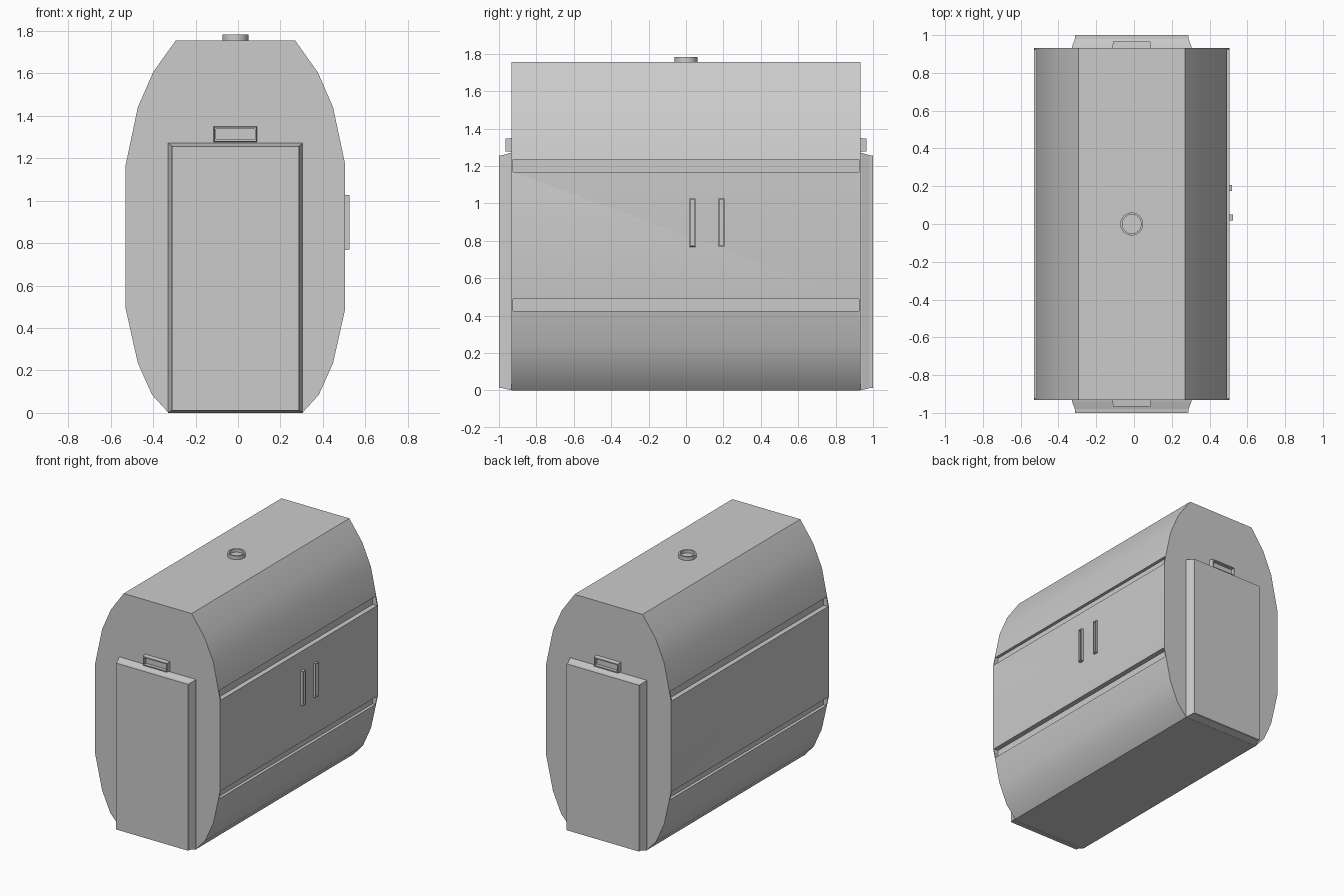
import bpy, bmesh, math
from mathutils import Matrix

if "Cube" in bpy.data.objects:
    bpy.data.objects.remove(bpy.data.objects["Cube"])

CX = -0.012          # body centre line in x
HALF = 0.932         # half length of the body


def finish(name, bm, smooth=None):
    bmesh.ops.recalc_face_normals(bm, faces=bm.faces)
    me = bpy.data.meshes.new(name)
    bm.to_mesh(me)
    bm.free()
    ob = bpy.data.objects.new(name, me)
    bpy.context.collection.objects.link(ob)
    if smooth:
        bpy.ops.object.select_all(action='DESELECT')
        ob.select_set(True)
        bpy.context.view_layer.objects.active = ob
        bpy.ops.object.shade_smooth_by_angle(angle=math.radians(smooth))
    return ob


def loft(name, rings, place, smooth=None):
    """Skin a list of point rings, cap both ends, then place the part."""
    bm = bmesh.new()
    loops = [[bm.verts.new(p) for p in r] for r in rings]
    n = len(loops[0])
    for a, b in zip(loops, loops[1:]):
        for i in range(n):
            bm.faces.new((a[i], a[(i + 1) % n], b[(i + 1) % n], b[i]))
    bm.faces.new(loops[0])
    bm.faces.new(loops[-1])
    bmesh.ops.transform(bm, matrix=place, verts=bm.verts)
    return finish(name, bm, smooth)


def rect(y, hw, z0, z1):
    return [(-hw, y, z0), (hw, y, z0), (hw, y, z1), (-hw, y, z1)]


def frame(hw, z0, z1, y0, y1, taper, wall, floor):
    """Rings of a shallow hollow frame projecting along -y."""
    a, b = hw - taper, hw - taper - wall
    return [rect(y0, hw, z0, z1),
            rect(y1, a, z0 + taper, z1 - taper),
            rect(y1, b, z0 + taper + wall, z1 - taper - wall),
            rect(floor, b, z0 + taper + wall, z1 - taper - wall)]


centre = Matrix.Translation((CX, 0, 0))

# Faceted barrel body
half = [(0.315, 0), (0.393, 0.085), (0.46, 0.235), (0.517, 0.49),
        (0.517, 1.17), (0.46, 1.44), (0.388, 1.605), (0.281, 1.755)]
profile = half + [(-x, z) for x, z in reversed(half)]
body = loft("body", [[(x, y, z) for x, z in profile] for y in (-HALF, HALF)], centre)

# Long side grooves, closed at both ends
for side in (-1, 1):
    for z0, z1 in ((0.425, 0.49), (1.168, 1.235)):
        x0, x1 = side * 0.48, side * 0.6
        ring = [(x0, z0), (x1, z0), (x1, z1), (x0, z1)]
        cutter = loft("groove_cutter", [[(x, y, z) for x, z in ring] for y in (-0.924, 0.924)], centre)
        cutter.hide_render = True
        mod = body.modifiers.new("groove", 'BOOLEAN')
        mod.operation = 'DIFFERENCE'
        mod.solver = 'EXACT'
        mod.object = cutter
        bpy.context.view_layer.objects.active = body
        bpy.ops.object.modifier_apply(modifier=mod.name)
        bpy.data.objects.remove(cutter)
bpy.ops.object.select_all(action='DESELECT')
body.select_set(True)
bpy.context.view_layer.objects.active = body
bpy.ops.object.shade_smooth_by_angle(angle=math.radians(25))

# End doors with bevelled rims and the small frames above them
for end, angle in (("front", 0), ("back", math.pi)):
    place = centre @ Matrix.Rotation(angle, 4, 'Z')
    loft(end + "_door", [rect(-0.925, 0.318, 0.0, 1.273),
                         rect(-0.94, 0.316, 0.002, 1.27),
                         rect(-0.98, 0.301, 0.012, 1.258),
                         rect(-1.0, 0.299, 0.012, 1.256)], place)
    loft(end + "_label_frame", frame(0.103, 1.275, 1.35, -0.925, -0.965, 0.004, 0.008, -0.94), place)

# Upright handles on the right side
for i, (y, x) in enumerate(((0.035, 0.525), (0.19, 0.52))):
    place = Matrix.Translation((0, y, 0)) @ Matrix.Rotation(math.pi / 2, 4, 'Z')
    loft(f"side_handle_{i + 1}", frame(0.017, 0.768, 1.027, -0.495, -x, 0.001, 0.006, -0.507), place)


# Hollow round cap on the roof
def circle(r, z, n=32):
    return [(r * math.cos(2 * math.pi * k / n), r * math.sin(2 * math.pi * k / n), z)
            for k in range(n)]


loft("roof_cap", [circle(0.061, 1.75), circle(0.061, 1.783), circle(0.05, 1.783),
                  circle(0.05, 1.76)], centre, 30)
